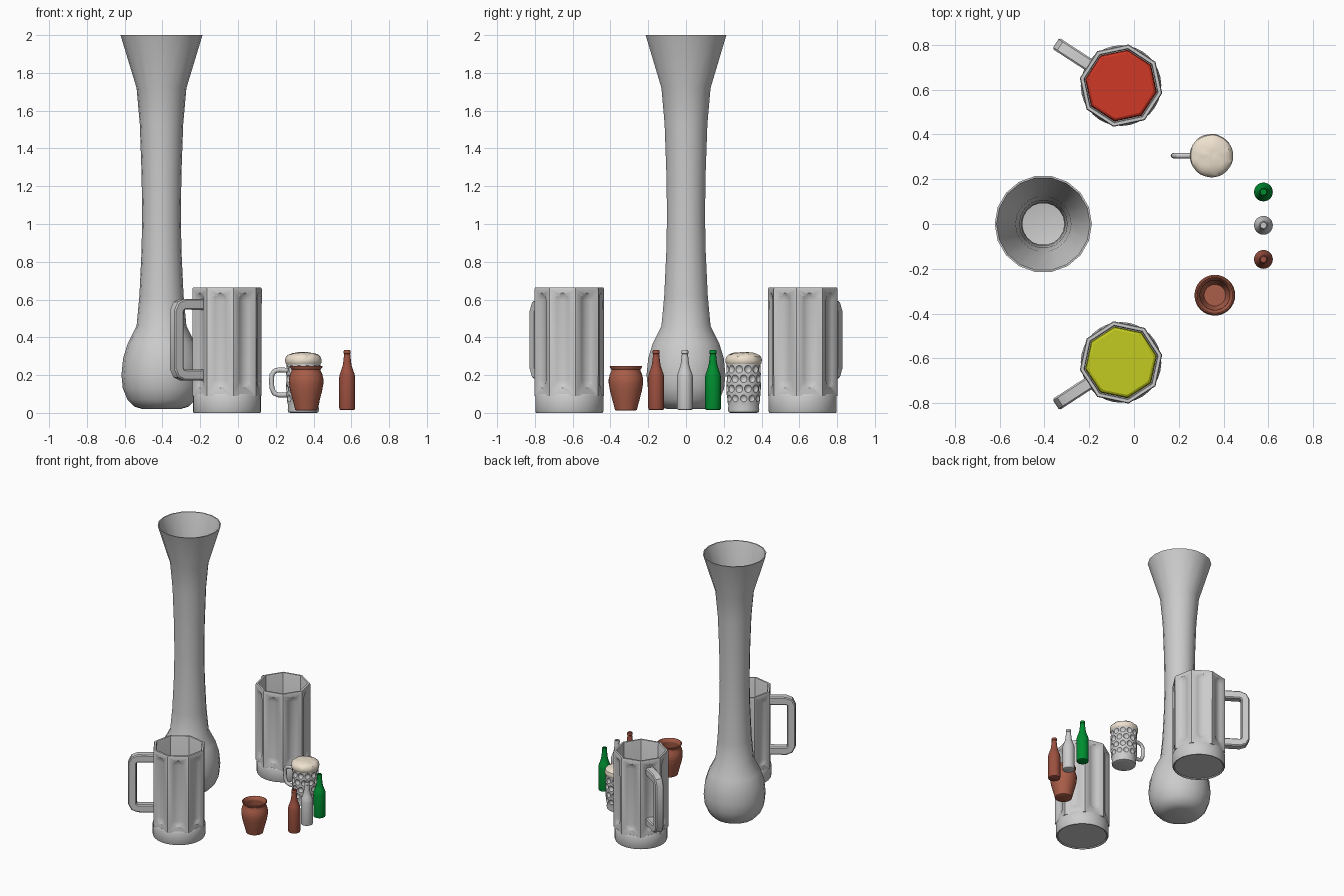
import bpy, bmesh, math
from mathutils import Matrix, Vector, noise

if "Cube" in bpy.data.objects:
    bpy.data.objects.remove(bpy.data.objects["Cube"])


def material(name, rgb):
    m = bpy.data.materials.new(name)
    m.diffuse_color = (*rgb, 1)
    m.use_nodes = True
    m.node_tree.nodes["Principled BSDF"].inputs["Base Color"].default_value = m.diffuse_color
    return m


def ring_skin(bm, rings, close_ends=True):
    """Skin consecutive rings of equal vertex count."""
    for a, b in zip(rings, rings[1:]):
        n = len(a)
        for i in range(n):
            bm.faces.new((a[i], a[(i + 1) % n], b[(i + 1) % n], b[i]))
    if close_ends:
        bm.faces.new(rings[0][::-1])
        bm.faces.new(rings[-1])


def add_lathe(bm, profile, sides, matrix=Matrix(), phase=0.0):
    rings = []
    for r, z in profile:
        rings.append([bm.verts.new(matrix @ Vector((
            r * math.cos(phase + math.tau * i / sides),
            r * math.sin(phase + math.tau * i / sides), z))) for i in range(sides)])
    ring_skin(bm, rings)


def make(name, bm, mat=None):
    bmesh.ops.recalc_face_normals(bm, faces=bm.faces)
    me = bpy.data.meshes.new(name)
    bm.to_mesh(me)
    bm.free()
    ob = bpy.data.objects.new(name, me)
    bpy.context.collection.objects.link(ob)
    if mat:
        me.materials.append(mat)
    return ob


def lathe(name, profile, sides, mat=None, phase=0.0):
    bm = bmesh.new()
    add_lathe(bm, profile, sides, phase=phase)
    return make(name, bm, mat)


def sweep(name, path, width, thick, square=True, sides=12):
    """Sweep a cross-section along a path in the xz plane."""
    if square:
        c = 0.75
        sec = [(1, c), (c, 1), (-c, 1), (-1, c), (-1, -c), (-c, -1), (c, -1), (1, -c)]
    else:
        sec = [(math.cos(math.tau * i / sides), math.sin(math.tau * i / sides)) for i in range(sides)]
    pts = [Vector((x, 0, z)) for x, z in path]
    bm = bmesh.new()
    rings = []
    for i, p in enumerate(pts):
        t = (pts[min(i + 1, len(pts) - 1)] - pts[max(i - 1, 0)]).normalized()
        n = Vector((-t.z, 0, t.x))
        rings.append([bm.verts.new(p + n * (v * thick) + Vector((0, u * width, 0))) for u, v in sec])
    ring_skin(bm, rings)
    return make(name, bm)


def activate(ob):
    bpy.ops.object.select_all(action='DESELECT')
    ob.select_set(True)
    bpy.context.view_layer.objects.active = ob


def cut(ob, cutter):
    cutter.hide_render = True
    mod = ob.modifiers.new("cut", 'BOOLEAN')
    mod.operation, mod.solver, mod.object = 'DIFFERENCE', 'EXACT', cutter
    activate(ob)
    bpy.ops.object.modifier_apply(modifier=mod.name)
    bpy.data.objects.remove(cutter)


def place(ob, x, y, turn=0.0):
    ob.location = (x, y, 0)
    ob.rotation_euler.z = turn
    activate(ob)
    bpy.ops.object.shade_smooth_by_angle(angle=math.radians(32))


clay = material("clay", (0.40, 0.11, 0.065))
brown = material("brown_glass", (0.33, 0.08, 0.05))
green = material("green_glass", (0.0, 0.27, 0.03))
red = material("red_drink", (0.62, 0.04, 0.02))
yellow = material("yellow_drink", (0.55, 0.60, 0.015))
cream = material("foam", (0.85, 0.75, 0.62))

# Tall yard glass with bulb base and flared mouth
yard = [(0.10, 0.02), (0.145, 0.034), (0.18, 0.07), (0.205, 0.13), (0.212, 0.20), (0.203, 0.29),
        (0.178, 0.37), (0.132, 0.46), (0.117, 0.62), (0.106, 0.85), (0.102, 1.05), (0.106, 1.28),
        (0.115, 1.53), (0.132, 1.72), (0.217, 2.0)]
inner = [(r - 0.008, z) for r, z in yard[:0:-1]]
inner[-1] = (0.135, 0.045)
place(lathe("yard_glass", yard + inner + [(0.095, 0.032)], 18), -0.405, 0)


# Two large fluted octagonal mugs
def big_mug(tag, y, turn, mat):
    ph = math.pi / 8
    body = lathe(f"mug_body_{tag}", [(0.186, 0.09), (0.187, 0.655), (0.183, 0.665), (0.169, 0.665),
                                     (0.165, 0.655), (0.165, 0.10)], 8, phase=ph)
    arc = [math.pi / 2 * k / 6 for k in range(7)]
    r, lo, hi = 0.075, 0.172, 0.594
    capsule = ([(max(r * math.sin(a), 0.001), lo - r * math.cos(a)) for a in arc]
               + [(max(r * math.cos(a), 0.001), hi + r * math.sin(a)) for a in arc])
    bm = bmesh.new()
    for k in range(8):
        add_lathe(bm, capsule, 32, Matrix.Rotation(math.tau * k / 8, 4, 'Z')
                  @ Matrix.Translation((0.2355, 0, 0)))
    cut(body, make("flute_cutter", bm))
    base = lathe(f"mug_base_{tag}", [(0.165, 0.006), (0.17, 0), (0.176, 0.0), (0.180, 0.008),
                                     (0.180, 0.088), (0.174, 0.10)], 32)
    drink = lathe(f"mug_drink_{tag}", [(0.162, 0.105), (0.163, 0.48), (0.158, 0.493), (0.148, 0.50)],
                  8, mat, ph)
    handle = sweep(f"mug_handle_{tag}", [(0.158, 0.575), (0.28, 0.575), (0.305, 0.565), (0.318, 0.54),
                                         (0.318, 0.235), (0.305, 0.21), (0.28, 0.20), (0.158, 0.20)],
                   0.029, 0.029)
    for ob in (body, base, drink, handle):
        place(ob, -0.058, y, turn)


big_mug("back", 0.618, math.radians(147), red)
big_mug("front", -0.618, math.radians(-147), yellow)

# Small dimpled mug with foam
sx, sy = 0.346, 0.305
stein = lathe("dimple_mug", [(0.07, 0.0), (0.08, 0.004), (0.083, 0.02), (0.080, 0.035), (0.088, 0.07),
                             (0.091, 0.13), (0.091, 0.20), (0.089, 0.275), (0.076, 0.275),
                             (0.075, 0.03)], 48)
bm = bmesh.new()
for row, z in enumerate((0.075, 0.128, 0.181, 0.232)):
    for k in range(12):
        a = math.tau * (k + 0.5 * (row % 2)) / 12
        bmesh.ops.create_uvsphere(bm, u_segments=16, v_segments=10, radius=0.024,
                                  matrix=Matrix.Rotation(a, 4, 'Z') @ Matrix.Translation((0.1025, 0, z)))
cut(stein, make("dimple_cutter", bm))
place(stein, sx, sy)
arch = [(-0.082, 0.225), (-0.13, 0.228), (-0.152, 0.222), (-0.166, 0.203), (-0.169, 0.17),
        (-0.166, 0.13), (-0.154, 0.104), (-0.132, 0.095), (-0.082, 0.095)]
place(sweep("dimple_mug_handle", arch, 0.012, 0.013, square=False), sx, sy)

foam = lathe("foam_head", [(0.07, 0.25), (0.086, 0.253), (0.095, 0.265), (0.097, 0.28), (0.092, 0.297),
                           (0.080, 0.308), (0.062, 0.315), (0.042, 0.319), (0.022, 0.321),
                           (0.004, 0.321)], 36, cream)
for v in foam.data.vertices:
    v.co *= 1 + 0.018 * noise.noise(v.co * 32)
place(foam, sx, sy)

# Clay pot
place(lathe("clay_pot", [(0.050, 0.012), (0.058, 0.016), (0.072, 0.07), (0.084, 0.115), (0.091, 0.155),
                         (0.091, 0.178), (0.085, 0.205), (0.077, 0.222), (0.077, 0.230), (0.085, 0.241),
                         (0.086, 0.247), (0.080, 0.249), (0.067, 0.230), (0.066, 0.220), (0.080, 0.178),
                         (0.078, 0.14), (0.060, 0.06), (0.048, 0.026)], 32, clay), 0.361, -0.318)

# Row of three bottles
bottle = [(0.034, 0.015), (0.040, 0.018), (0.042, 0.026), (0.042, 0.190), (0.039, 0.206), (0.031, 0.228),
          (0.024, 0.248), (0.021, 0.268), (0.016, 0.312), (0.0185, 0.314), (0.0185, 0.328),
          (0.016, 0.332), (0.012, 0.332), (0.012, 0.31), (0.017, 0.265), (0.035, 0.20), (0.037, 0.03),
          (0.03, 0.022)]
for tag, y, mat in (("green", 0.143, green), ("clear", -0.006, None), ("brown", -0.158, brown)):
    place(lathe(f"bottle_{tag}", bottle, 24, mat), 0.578, y)
